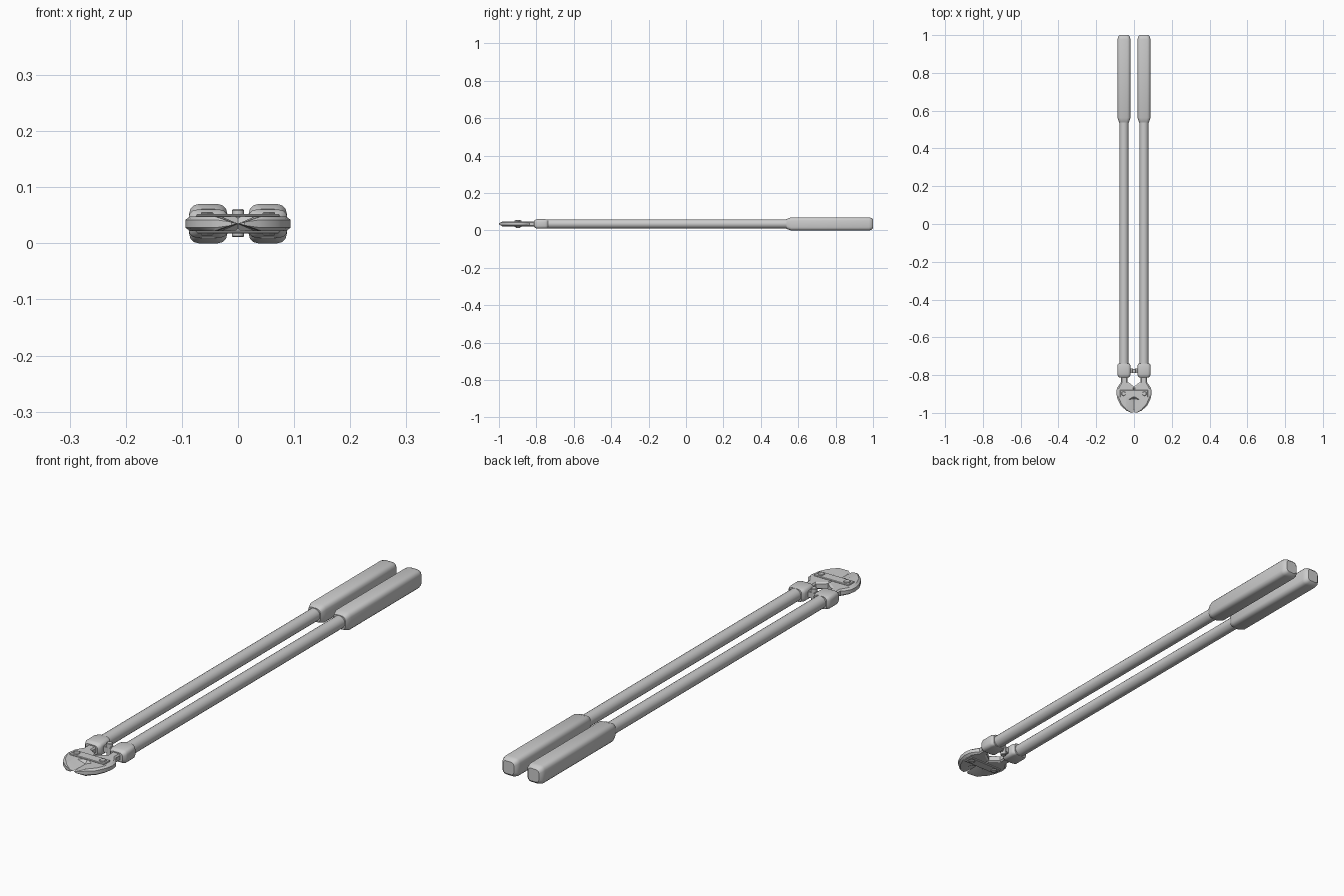
import bpy, bmesh, math

if "Cube" in bpy.data.objects:
    bpy.data.objects.remove(bpy.data.objects["Cube"])

ZC = 0.035    # mid-plane height
CX = 0.053    # handle offset from the centre line


def finish(bm, name, mirror=True, angle=35):
    bmesh.ops.recalc_face_normals(bm, faces=bm.faces)
    me = bpy.data.meshes.new(name)
    bm.to_mesh(me)
    bm.free()
    ob = bpy.data.objects.new(name, me)
    bpy.context.collection.objects.link(ob)
    if mirror:
        m = ob.modifiers.new("Mirror", 'MIRROR')
        m.use_mirror_merge = False
    bpy.ops.object.select_all(action='DESELECT')
    ob.select_set(True)
    bpy.context.view_layer.objects.active = ob
    bpy.ops.object.shade_smooth_by_angle(angle=math.radians(angle))
    return ob


def loft(name, sections, cx=CX, mirror=True, steps=4):
    """Rounded-rectangle sections (y, half_x, half_z, radius) joined along y."""
    bm = bmesh.new()
    rings = []
    for y, hx, hz, r in sections:
        ring = []
        for q, (sx, sz) in enumerate(((1, 1), (-1, 1), (-1, -1), (1, -1))):
            for i in range(steps):
                a = math.pi / 2 * (q + i / (steps - 1))
                ring.append(bm.verts.new((cx + sx * (hx - r) + r * math.cos(a), y,
                                          ZC + sz * (hz - r) + r * math.sin(a))))
        rings.append(ring)
    n = len(rings[0])
    for a, b in zip(rings, rings[1:]):
        for i in range(n):
            bm.faces.new((a[i], a[(i + 1) % n], b[(i + 1) % n], b[i]))
    bm.faces.new(rings[0])
    bm.faces.new(rings[-1])
    return finish(bm, name, mirror)


def bolt(name, x, y, r, z0, z1, sides, mirror=True):
    """Upright pin with softened ends."""
    bm = bmesh.new()
    bmesh.ops.create_cone(bm, cap_ends=True, segments=sides, radius1=r, radius2=r, depth=z1 - z0)
    caps = [e for e in bm.edges if abs(e.verts[0].co.z - e.verts[1].co.z) < 1e-6]
    bmesh.ops.bevel(bm, geom=caps, offset=0.002, segments=1, affect='EDGES')
    bmesh.ops.translate(bm, verts=bm.verts, vec=(x, y, (z0 + z1) / 2))
    return finish(bm, name, mirror)


# Handle tubes
bm = bmesh.new()
bmesh.ops.create_cone(bm, cap_ends=True, segments=20, radius1=0.024, radius2=0.024, depth=1.33)
for v in bm.verts:
    v.co = (CX + v.co.x, v.co.z - 0.105, ZC + v.co.y)
finish(bm, "handle_tube")

# Rubber grips
loft("grip", [(0.538, 0.026, 0.026, 0.015), (0.545, 0.029, 0.029, 0.016),
              (0.562, 0.034, 0.035, 0.017), (0.978, 0.034, 0.035, 0.017),
              (0.992, 0.031, 0.032, 0.016), (1.0, 0.023, 0.024, 0.012)])

# Clamp collars at the head end of the tubes
loft("collar", [(-0.812, 0.026, 0.017, 0.012), (-0.803, 0.033, 0.023, 0.014),
                (-0.796, 0.035, 0.025, 0.014), (-0.752, 0.035, 0.025, 0.014),
                (-0.745, 0.033, 0.024, 0.014), (-0.738, 0.027, 0.024, 0.014)])

# Jaws: (edge x, y, top x, y, edge half thickness); the cutting lips thin to zero
H = 0.013
jaw = [(0, -0.862, 0.004, -0.866, 0.009), (0, -0.915, 0.004, -0.915, 0.009),
       (0, -0.925, 0.030, -0.930, 0.0), (0, -0.965, 0.040, -0.955, 0.0),
       (0.002, -0.996, 0.038, -0.980, 0.0), (0.012, -1.0, 0.042, -0.982, 0.003),
       (0.040, -0.988, 0.048, -0.972, 0.007), (0.070, -0.962, 0.066, -0.953, 0.007),
       (0.088, -0.925, 0.080, -0.922, 0.007), (0.094, -0.895, 0.085, -0.894, 0.007),
       (0.090, -0.868, 0.082, -0.872, 0.007), (0.077, -0.848, 0.072, -0.854, 0.007),
       (0.068, -0.838, 0.063, -0.840, 0.008), (0.068, -0.800, 0.063, -0.800, 0.008),
       (0.034, -0.800, 0.039, -0.800, 0.008), (0.034, -0.836, 0.039, -0.840, 0.008),
       (0.018, -0.846, 0.022, -0.852, 0.009)]
bm = bmesh.new()
n = len(jaw)
loops = [[bm.verts.new((p[2], p[3], ZC + H)) for p in jaw],
         [bm.verts.new((p[0], p[1], ZC + p[4])) for p in jaw],
         [bm.verts.new((p[0], p[1], ZC - p[4])) for p in jaw],
         [bm.verts.new((p[2], p[3], ZC - H)) for p in jaw]]
for a, b in zip(loops, loops[1:]):
    for i in range(n):
        bm.faces.new((a[i], a[(i + 1) % n], b[(i + 1) % n], b[i]))
bm.faces.new(loops[0])
bm.faces.new(loops[-1])
bmesh.ops.remove_doubles(bm, verts=bm.verts, dist=1e-5)
finish(bm, "jaw", angle=25)

# Link plates over and under the jaws
for side, name in ((1, "upper_link_plate"), (-1, "lower_link_plate")):
    bm = bmesh.new()
    bmesh.ops.create_cube(bm, size=1)
    for v in bm.verts:
        v.co = (v.co.x * 0.148, v.co.y * 0.038 - 0.898, v.co.z * 0.006 + ZC + side * 0.0145)
    bmesh.ops.bevel(bm, geom=bm.edges[:], offset=0.002, segments=1, affect='EDGES')
    finish(bm, name, mirror=False)

# Jaw bolts through the plates
bolt("jaw_bolt", 0.055, -0.898, 0.013, ZC - 0.021, ZC + 0.021, 6)

# Centre hinge: lugs from the collars and a pin
bm = bmesh.new()
bmesh.ops.create_cube(bm, size=1)
for v in bm.verts:
    v.co = (v.co.x * 0.03 + 0.016, v.co.y * 0.022 - 0.777, v.co.z * 0.026 + ZC)
bmesh.ops.bevel(bm, geom=bm.edges[:], offset=0.003, segments=2, affect='EDGES')
finish(bm, "hinge_lug")
bolt("hinge_pin", 0, -0.777, 0.011, 0.011, 0.061, 12, mirror=False)
